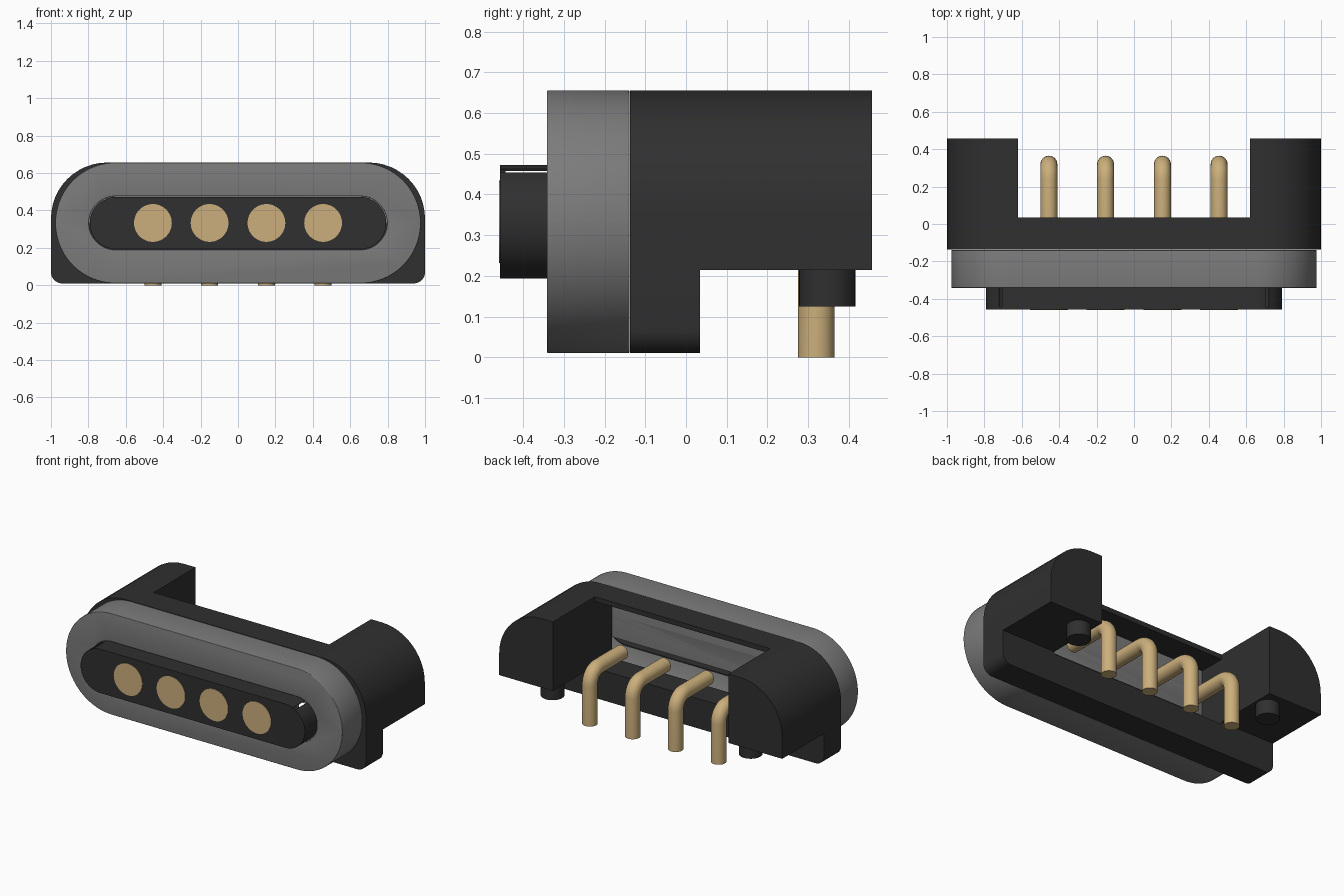
import bpy, bmesh, math
from mathutils import Vector

if "Cube" in bpy.data.objects:
    bpy.data.objects.remove(bpy.data.objects["Cube"], do_unlink=True)


def material(name, rgb):
    m = bpy.data.materials.new(name)
    m.use_nodes = True
    m.diffuse_color = (*rgb, 1)
    bsdf = m.node_tree.nodes["Principled BSDF"]
    bsdf.inputs["Base Color"].default_value = (*rgb, 1)
    bsdf.inputs["Roughness"].default_value = 0.6
    return m


BLACK = material("black plastic", (0.029, 0.029, 0.029))
GREY = material("grey metal", (0.2, 0.2, 0.2))
GOLD = material("gold contact", (0.6, 0.43, 0.2))
MID_Z = 0.333


def finish(name, bm, mat):
    bmesh.ops.recalc_face_normals(bm, faces=bm.faces)
    me = bpy.data.meshes.new(name)
    bm.to_mesh(me)
    bm.free()
    ob = bpy.data.objects.new(name, me)
    bpy.context.collection.objects.link(ob)
    if mat:
        me.materials.append(mat)
    return ob


def activate(ob):
    bpy.ops.object.select_all(action='DESELECT')
    ob.select_set(True)
    bpy.context.view_layer.objects.active = ob


def smooth(ob, angle=35):
    activate(ob)
    bpy.ops.object.shade_smooth_by_angle(angle=math.radians(angle))


def apply(ob, kind, **settings):
    mod = ob.modifiers.new(kind.title(), kind)
    for key, value in settings.items():
        setattr(mod, key, value)
    activate(ob)
    bpy.ops.object.modifier_apply(modifier=mod.name)


def cut(ob, cutter):
    cutter.hide_render = True
    apply(ob, 'BOOLEAN', operation='DIFFERENCE', object=cutter, solver='EXACT')
    bpy.data.objects.remove(cutter, do_unlink=True)


def rounded(x, z0, z1, r_top, r_bottom, steps=24):
    """Rounded outline in the xz plane, counter-clockwise from the lower right."""
    pts = []
    for sx, top, start in ((1, False, -90), (1, True, 0), (-1, True, 90), (-1, False, 180)):
        r = r_top if top else r_bottom
        cz = z1 - r if top else z0 + r
        for i in range(steps // 2 + 1):
            a = math.radians(start + 90 * i / (steps // 2))
            p = (sx * (x - r) + r * math.cos(a), cz + r * math.sin(a))
            if not pts or math.dist(p, pts[-1]) > 1e-5:
                pts.append(p)
    return pts


def prism(name, pts, y0, y1, mat=None):
    bm = bmesh.new()
    face = bm.faces.new([bm.verts.new((x, y0, z)) for x, z in pts])
    ext = bmesh.ops.extrude_face_region(bm, geom=[face])
    moved = [v for v in ext["geom"] if isinstance(v, bmesh.types.BMVert)]
    bmesh.ops.translate(bm, verts=moved, vec=(0, y1 - y0, 0))
    return finish(name, bm, mat)


def box(x0, x1, y0, y1, z0, z1):
    return prism("cutter", [(x0, z0), (x1, z0), (x1, z1), (x0, z1)], y0, y1)


def rod(name, path, radius, mat, sides=32):
    """Round bar swept along a path in the yz plane (constant x)."""
    bm = bmesh.new()
    path = [Vector(p) for p in path]
    rings = []
    for i, p in enumerate(path):
        t = (path[min(i + 1, len(path) - 1)] - path[max(i - 1, 0)]).normalized()
        u = Vector((1, 0, 0))
        w = t.cross(u)
        rings.append([bm.verts.new(p + radius * (math.cos(a) * u + math.sin(a) * w))
                      for a in (2 * math.pi * k / sides for k in range(sides))])
    for a, b in zip(rings, rings[1:]):
        for k in range(sides):
            j = (k + 1) % sides
            bm.faces.new((a[k], a[j], b[j], b[k]))
    bm.faces.new(rings[0])
    bm.faces.new(rings[-1])
    ob = finish(name, bm, mat)
    smooth(ob)
    return ob


# Housing: rounded block carved into an open frame with two rear arms
housing = prism("housing", rounded(1.0, 0.01, 0.656, 0.3, 0.06), -0.137, 0.457, BLACK)
cut(housing, box(-0.62, 0.62, 0.035, 0.6, -0.1, 0.8))
cut(housing, box(-1.2, 1.2, 0.035, 0.6, -0.1, 0.215))
cut(housing, box(-0.62, 0.62, -0.3, 0.2, 0.2, 0.625))
smooth(housing)

# Grey front ring with softened edges
ring = prism("front_ring", rounded(0.977, 0.01, 0.656, 0.3229, 0.3229, 48), -0.342, -0.139, GREY)
cut(ring, prism("cutter", rounded(0.797, 0.19, 0.476, 0.1429, 0.1429, 32), -0.5, 0.1))
apply(ring, 'BEVEL', width=0.018, segments=4, limit_method='ANGLE',
      angle_limit=math.radians(40))
smooth(ring)

# Insert: thin front plate and a wall with a narrow slit at each upper end
outline = rounded(0.79, MID_Z - 0.1375, MID_Z + 0.1375, 0.1374, 0.1374)
prism("insert_plate", outline, -0.457, -0.444, BLACK)
bm = bmesh.new()
front = [bm.verts.new((x, -0.457, z)) for x, z in outline]
back = [bm.verts.new((x, -0.33, z)) for x, z in outline]
for i, (x, z) in enumerate(outline):
    j = (i + 1) % len(outline)
    if not 0.45 < (z + outline[j][1]) / 2 < 0.461:
        bm.faces.new((front[i], front[j], back[j], back[i]))
wall = finish("insert_wall", bm, BLACK)
apply(wall, 'SOLIDIFY', thickness=0.005, offset=0)
smooth(wall)

# Contact pads and bent pins
for n, x in enumerate((-0.455, -0.152, 0.152, 0.455), 1):
    rod(f"contact_pad_{n}", [(x, -0.46, MID_Z), (x, -0.436, MID_Z)], 0.101, GOLD, 48)
    bend = 0.08
    path = [(x, 0.0, MID_Z)]
    for i in range(9):
        a = math.radians(90 - 90 * i / 8)
        path.append((x, 0.32 - bend + bend * math.cos(a), MID_Z - bend + bend * math.sin(a)))
    path.append((x, 0.32, 0.0))
    rod(f"pin_{n}", path, 0.045, GOLD)

# Locating pegs below the arms
for side, x in (("left", 0.70), ("right", -0.70)):
    rod(f"peg_{side}", [(x, 0.347, 0.125), (x, 0.347, 0.23)], 0.069, BLACK)
